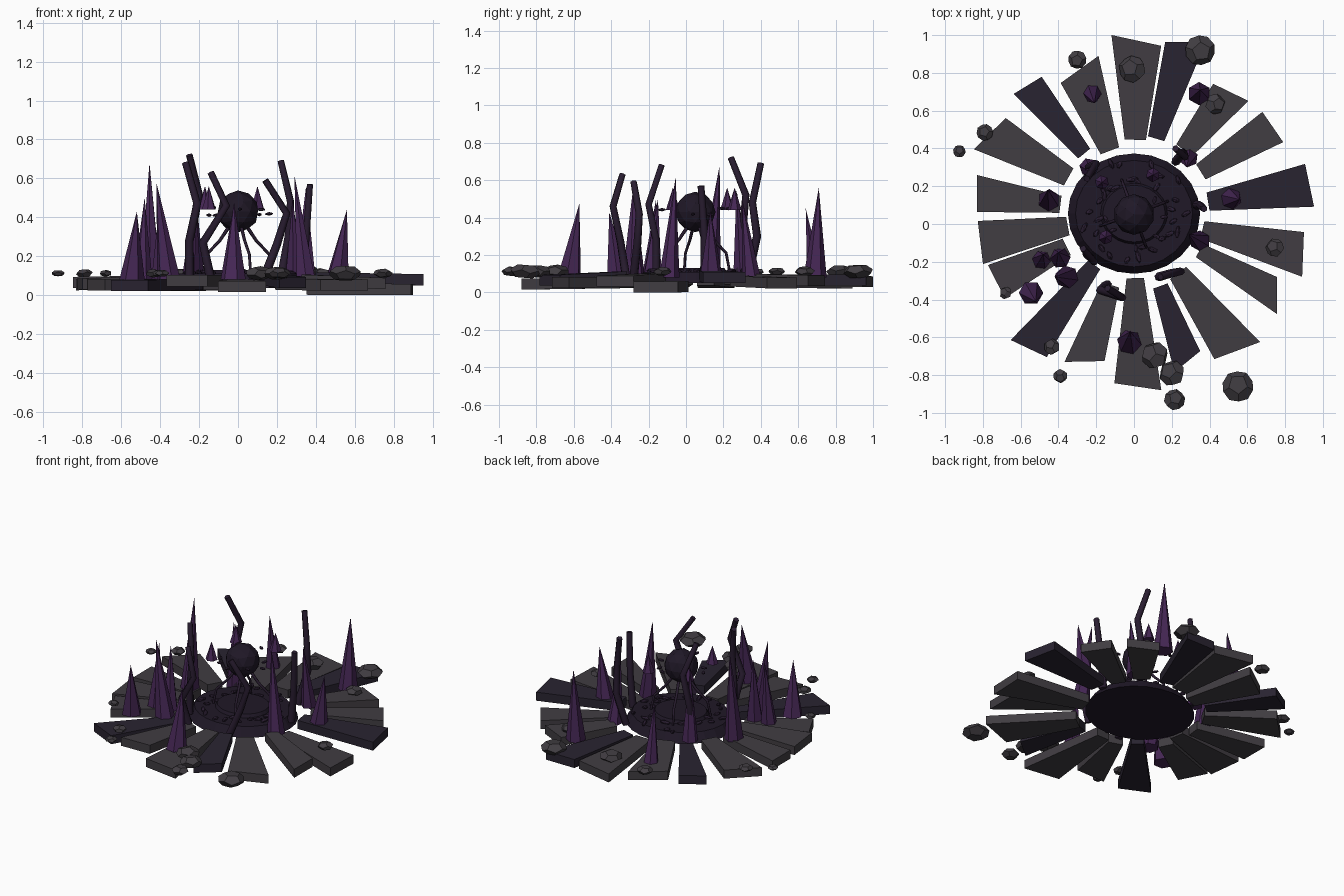
import bpy, bmesh, math, random
from mathutils import Vector, Matrix, Euler

if "Cube" in bpy.data.objects:
    bpy.data.objects.remove(bpy.data.objects["Cube"])

random.seed(7)
CX, CY = 0.0, 0.055          # true centre of the ring


def mat(name, c):
    m = bpy.data.materials.new(name)
    m.diffuse_color = (*c, 1)
    m.use_nodes = True
    m.node_tree.nodes["Principled BSDF"].inputs["Base Color"].default_value = m.diffuse_color
    return m


STONE = mat("grey_stone", (0.052, 0.046, 0.054))
DARK = mat("dark_stone", (0.022, 0.017, 0.03))
CORE = mat("core_black", (0.014, 0.009, 0.02))
PURPLE = mat("purple_crystal", (0.06, 0.02, 0.09))
VINE = mat("dark_vine", (0.022, 0.012, 0.03))


def finish(name, bm, material):
    bmesh.ops.recalc_face_normals(bm, faces=bm.faces)
    me = bpy.data.meshes.new(name)
    bm.to_mesh(me)
    bm.free()
    me.materials.append(material)
    ob = bpy.data.objects.new(name, me)
    bpy.context.collection.objects.link(ob)
    return ob


def polar(a, r, z):
    a = math.radians(a)
    return Vector((CX + r * math.cos(a), CY + r * math.sin(a), z))


def frustum(bm, r1, r2, z1, z2, n):
    bmesh.ops.create_cone(bm, cap_ends=True, segments=n, radius1=r1, radius2=r2,
                          depth=z2 - z1, matrix=Matrix.Translation((0, 0, (z1 + z2) / 2)))


# Radial paving slabs: mid angle, half angle, inner radius, two outer corner radii
slabs = [
    (89, 8.2, .395, .953, .90), (73.5, 6.2, .416, .924, .985), (51.6, 7, .43, .805, .85),
    (32, 6.4, .42, .867, .876), (9.2, 7, .40, .943, .954), (-13.4, 7.2, .375, .905, .951),
    (-29.5, 5.6, .40, .829, .926), (-53.3, 7.8, .395, .953, .88), (-70, 5.7, .41, .808, .866),
    (-88.9, 7.7, .345, .946, .904), (-108.2, 6.9, .40, .796, .867), (-127.8, 6.5, .345, .889, .935),
    (-153.7, 6.9, .40, .817, .82), (-169.4, 7.9, .36, .843, .828), (172.8, 6.6, .395, .832, .857),
    (150.7, 7.4, .40, .914, .847), (129.6, 5.6, .415, .899, .874), (111, 8.3, .36, .793, .856)]
for i, (a, h, ri, rl, rr) in enumerate(slabs):
    zo = {5: 0.0, 9: 0.015, 4: 0.05, 11: 0.02}.get(i, random.uniform(.02, .045))
    zi = zo + random.uniform(0, .02)
    bm = bmesh.new()
    rings = []
    for t in (0, .058):
        rings.append([bm.verts.new(polar(*p)) for p in (
            (a + h, ri, zi + t), (a + h, rl, zo + t), (a - h, rr, zo + t), (a - h, ri, zi + t))])
    bm.faces.new(rings[0])
    bm.faces.new(rings[1])
    for k in range(4):
        j = (k + 1) % 4
        bm.faces.new((rings[0][k], rings[0][j], rings[1][j], rings[1][k]))
    finish(f"slab_{i + 1}", bm, DARK if i in (1, 4, 8, 11, 16) else STONE)

# Central mound with raised plate
bm = bmesh.new()
frustum(bm, .35, .31, .05, .11, 24)
frustum(bm, .18, .165, .105, .13, 24)
mound = finish("central_mound", bm, CORE)
mound.scale = (1, .91, 1)
mound.location = (CX, CY, 0)

# Small shards scattered over the mound
bm = bmesh.new()
for i in range(28):
    p = polar(i * 137.5, random.uniform(.18, .32), .115)
    p.y = CY + (p.y - CY) * .9
    rot = Euler((random.uniform(-.4, .4), random.uniform(-.4, .4), random.uniform(0, 6.28)))
    s = Matrix.Diagonal((random.uniform(.022, .04), .014, .012, 1))
    bmesh.ops.create_icosphere(bm, subdivisions=1, radius=1,
                               matrix=Matrix.Translation(p) @ rot.to_matrix().to_4x4() @ s)
finish("mound_shards", bm, VINE)

# Floating orb
bm = bmesh.new()
bmesh.ops.create_icosphere(bm, subdivisions=2, radius=.108)
finish("floating_orb", bm, CORE).location = (0, .05, .43)

# Chips circling the orb
bm = bmesh.new()
for i in range(8):
    p = polar(i * 45 + random.uniform(-12, 12), random.uniform(.13, .19), .42 + random.uniform(-.02, .03))
    m = Matrix.Translation(p) @ Matrix.Rotation(i * 1.3, 4, 'Z') @ Matrix.Diagonal((.024, .012, .009, 1))
    bmesh.ops.create_icosphere(bm, subdivisions=1, radius=1, matrix=m)
finish("orb_chips", bm, VINE)


# Crystals: base x, y, radius, base z, then tip
def crystal(name, x, y, r, z, tx, ty, tz, n=6):
    bm = bmesh.new()
    ph = random.uniform(0, 6.28)
    base = [bm.verts.new((x + r * math.cos(ph + k * math.tau / n),
                          y + r * math.sin(ph + k * math.tau / n), z)) for k in range(n)]
    tip = bm.verts.new((tx, ty, tz))
    bm.faces.new(base)
    for k in range(n):
        bm.faces.new((base[k], base[(k + 1) % n], tip))
    finish(name, bm, PURPLE)


spikes = [
    (.345, .69, .062, .35, .71, .56), (-.22, .69, .048, -.21, .64, .45),
    (-.45, .125, .06, -.455, .18, .68), (.51, .135, .062, .56, .13, .44),
    (.35, -.09, .055, .29, -.055, .615), (-.49, -.19, .05, -.48, -.16, .50),
    (-.39, -.18, .055, -.40, -.15, .50), (-.355, -.28, .062, -.42, -.28, .58),
    (-.545, -.365, .065, -.52, -.41, .43), (-.025, -.625, .066, -.02, -.57, .475),
    (-.24, .30, .05, -.22, .27, .55), (.29, .35, .05, .28, .30, .50)]
for i, (x, y, r, tx, ty, tz) in enumerate(spikes):
    crystal(f"crystal_{i + 1}", x, y, r, .08, tx, ty, tz)
for i, (x, y) in enumerate([(.10, .26), (-.17, .22), (-.15, -.07)]):
    crystal(f"floating_crystal_{i + 1}", x, y, .038, .44, x, y, .56)


# Twisting vines and thin tendrils
def vine(name, pts, r, material):
    cu = bpy.data.curves.new(name, 'CURVE')
    cu.dimensions = '3D'
    cu.bevel_depth = r
    cu.bevel_resolution = 1
    cu.use_fill_caps = True
    s = cu.splines.new('POLY')
    s.points.add(len(pts) - 1)
    for k, p in enumerate(pts):
        s.points[k].co = (*p, 1)
        s.points[k].radius = 1.2 - .3 * k / (len(pts) - 1)
    cu.materials.append(material)
    bpy.context.collection.objects.link(bpy.data.objects.new(name, cu))


vines = [
    [(-.22, .28, .08), (-.24, .30, .3), (-.20, .32, .52), (-.25, .24, .72)],
    [(.22, .33, .08), (.26, .38, .3), (.27, .355, .48), (.22, .40, .69)],
    [(-.14, -.32, .08), (-.18, -.35, .27), (-.06, -.39, .46), (-.14, -.34, .63)],
    [(.13, -.28, .08), (.20, -.26, .26), (.25, -.25, .42), (.14, -.28, .59)],
    [(-.25, -.16, .08), (-.25, -.16, .28), (-.21, -.20, .47), (-.27, -.13, .68)],
    [(.33, .10, .08), (.35, .10, .3), (.37, .08, .57)]]
for i, pts in enumerate(vines):
    vine(f"vine_{i + 1}", pts, .02, VINE)
for i in range(4):
    a = 20 + i * 90
    vine(f"tendril_{i + 1}", [polar(a, .05, .35), polar(a, .10, .28), polar(a, .17, .21), polar(a, .19, .11)],
         .008, VINE)

# Loose rocks: squashed dodecahedra, x, y, radius
rocks = [
    (.35, .92, .082), (-.01, .82, .072), (-.30, .87, .05), (-.79, .485, .045), (-.925, .385, .034),
    (.43, .635, .055), (.745, -.125, .05), (-.68, -.365, .034), (-.435, -.65, .044), (-.39, -.805, .038),
    (.11, -.695, .074), (.20, -.79, .07), (.215, -.93, .057), (.55, -.86, .085)]
for i, (x, y, r) in enumerate(rocks):
    ico = bmesh.new()
    bmesh.ops.create_icosphere(ico, subdivisions=1, radius=1)
    rot = Euler([random.uniform(0, 6.28) for _ in range(3)]).to_matrix()
    bm = bmesh.new()
    for f in ico.faces:
        p = rot @ f.normal
        bm.verts.new((x + p.x * r, y + p.y * r, .112 + p.z * r * .5))
    ico.free()
    bmesh.ops.convex_hull(bm, input=bm.verts[:])
    finish(f"rock_{i + 1}", bm, STONE)
